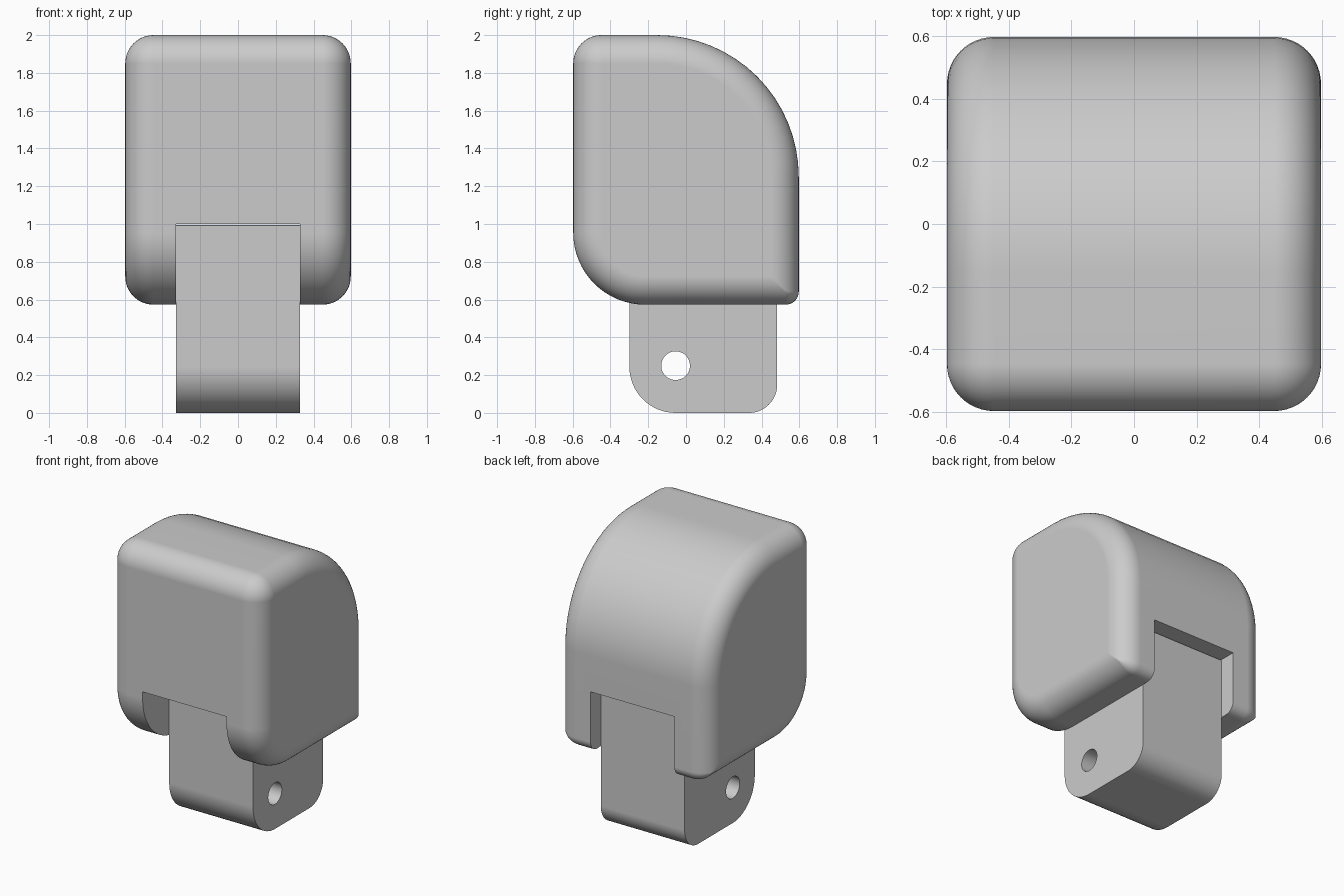
import bpy, bmesh
from math import sin, cos, pi

if "Cube" in bpy.data.objects:
    bpy.data.objects.remove(bpy.data.objects["Cube"])

STEPS = 16


def profile(y0, y1, z0, z1, radii, inset=0.0):
    """Rounded rectangle in the YZ plane; radii: front-bottom, back-bottom, back-top, front-top."""
    corners = [(y0, z0, 1, 1, pi), (y1, z0, -1, 1, 1.5 * pi),
               (y1, z1, -1, -1, 0), (y0, z1, 1, -1, 0.5 * pi)]
    pts = []
    for (y, z, sy, sz, start), radius in zip(corners, radii):
        r = max(radius - inset, 0.004)
        cy, cz = y + sy * (inset + r), z + sz * (inset + r)
        for i in range(STEPS + 1):
            a = start + 0.5 * pi * i / STEPS
            pts.append((cy + r * cos(a), cz + r * sin(a)))
    return pts


def loft(name, sections):
    """Skin a list of (x, YZ points) sections and cap both ends."""
    bm = bmesh.new()
    rings = [[bm.verts.new((x, y, z)) for y, z in pts] for x, pts in sections]
    for a, b in zip(rings, rings[1:]):
        for i in range(len(a)):
            j = (i + 1) % len(a)
            bm.faces.new((a[i], a[j], b[j], b[i]))
    bm.faces.new(rings[0])
    bm.faces.new(rings[-1])
    bmesh.ops.recalc_face_normals(bm, faces=bm.faces)
    mesh = bpy.data.meshes.new(name)
    bm.to_mesh(mesh)
    bm.free()
    obj = bpy.data.objects.new(name, mesh)
    bpy.context.collection.objects.link(obj)
    return obj


def activate(obj):
    bpy.ops.object.select_all(action='DESELECT')
    obj.select_set(True)
    bpy.context.view_layer.objects.active = obj


def cut(obj, cutter):
    mod = obj.modifiers.new("cut", 'BOOLEAN')
    mod.operation = 'DIFFERENCE'
    mod.solver = 'EXACT'
    mod.object = cutter
    activate(obj)
    bpy.ops.object.modifier_apply(modifier=mod.name)
    bpy.data.objects.remove(cutter, do_unlink=True)


def smooth(obj):
    activate(obj)
    bpy.ops.object.shade_smooth_by_angle(angle=pi / 6)
    mod = obj.modifiers.new("flat_faces", 'WEIGHTED_NORMAL')
    mod.keep_sharp = True


# Rounded head: its side profile shrinks toward both ends to form the edge fillet
HALF, FILLET = 0.597, 0.15
fillet = [(0.5 * pi * i / 12) for i in range(13)]
right = [(HALF - FILLET + FILLET * sin(t), FILLET * (1 - cos(t))) for t in fillet]
offsets = [(-x, d) for x, d in reversed(right)] + right
head = loft("head", [(x, profile(-HALF, HALF, 0.573, 2.0, (0.38, 0.07, 0.75, 0.15), d))
                     for x, d in offsets])

# Slot through the lower head
bpy.ops.mesh.primitive_cube_add(size=1, location=(0, 0, 0.5))
slot = bpy.context.object
slot.name = "slot_cutter"
slot.hide_render = True
slot.scale = (0.656, 2, 1)
cut(head, slot)
smooth(head)

# Mounting tab filling the slot, rounded at its lower corners
tab_profile = profile(-0.3, 0.483, 0.0, 0.995, (0.245, 0.15, 0.0, 0.0))
tab = loft("mounting_tab", [(-0.328, tab_profile), (0.328, tab_profile)])

# Pin hole through the tab
bpy.ops.mesh.primitive_cylinder_add(vertices=48, radius=0.076, depth=2,
                                    location=(0, -0.055, 0.25), rotation=(0, pi / 2, 0))
pin = bpy.context.object
pin.name = "pin_hole_cutter"
pin.hide_render = True
cut(tab, pin)
smooth(tab)
